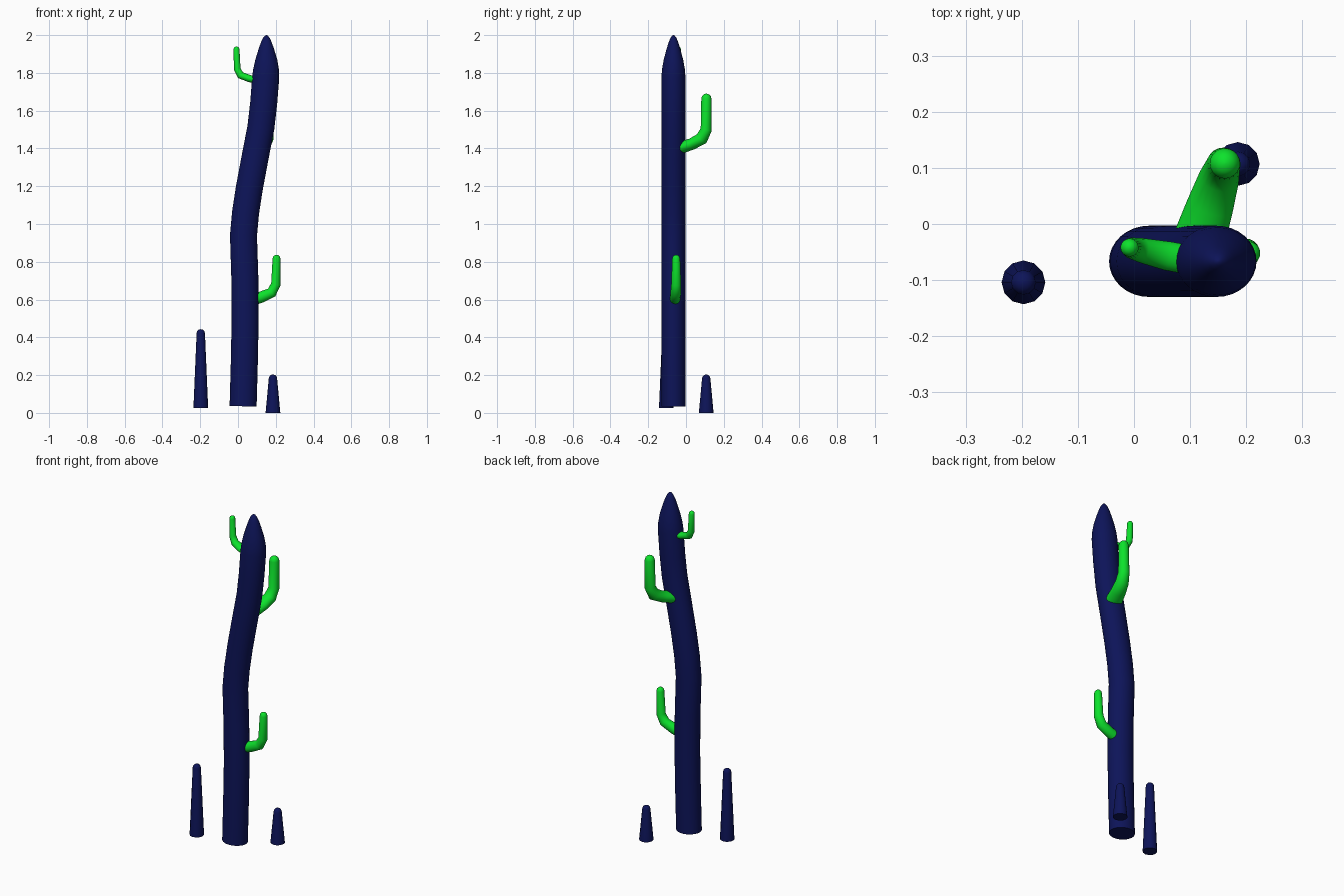
import bpy, bmesh, math
from mathutils import Vector

if "Cube" in bpy.data.objects:
    bpy.data.objects.remove(bpy.data.objects["Cube"])


def material(name, rgb):
    m = bpy.data.materials.new(name)
    m.diffuse_color = (*rgb, 1)
    m.use_nodes = True
    m.node_tree.nodes["Principled BSDF"].inputs["Base Color"].default_value = m.diffuse_color
    return m


NAVY = material("navy", (0.004, 0.007, 0.1))
GREEN = material("green", (0.004, 0.76, 0.025))


def limb(name, stations, side, mat, sides):
    """Closed tube through (point, side radius, other radius) with flat end caps."""
    pts = [Vector(s[0]) for s in stations]
    side = Vector(side).normalized()
    bm = bmesh.new()
    rings = []
    for i, (p, a, b) in enumerate(stations):
        before = (pts[i] - pts[i - 1]).normalized() if i else Vector()
        after = (pts[i + 1] - pts[i]).normalized() if i < len(pts) - 1 else Vector()
        normal = side.cross((before + after).normalized())
        rings.append([bm.verts.new(pts[i] + side * a * math.cos(t) + normal * b * math.sin(t))
                      for t in (2 * math.pi * k / sides for k in range(sides))])
    for lo, hi in zip(rings, rings[1:]):
        for k in range(sides):
            j = (k + 1) % sides
            bm.faces.new((lo[k], lo[j], hi[j], hi[k]))
    bm.faces.new(rings[0][::-1])
    bm.faces.new(rings[-1])
    bmesh.ops.recalc_face_normals(bm, faces=bm.faces)
    me = bpy.data.meshes.new(name)
    bm.to_mesh(me)
    bm.free()
    me.materials.append(mat)
    ob = bpy.data.objects.new(name, me)
    bpy.context.collection.objects.link(ob)
    bpy.ops.object.select_all(action='DESELECT')
    ob.select_set(True)
    bpy.context.view_layer.objects.active = ob
    bpy.ops.object.shade_smooth_by_angle(angle=math.radians(50))


def dome(tip, r, height):
    """Rounded end whose highest point is tip."""
    base = Vector(tip) - Vector((0, 0, height))
    out = []
    for deg in (0, 30, 55, 75, 88):
        t = math.radians(deg)
        out.append((base + Vector((0, 0, height * math.sin(t))), r * math.cos(t), r * math.cos(t)))
    return out


# Winding trunk: x, z, radius factor, ending in a pointed dome
trunk = [(.027, .035, 1), (.033, .25, 1), (.038, .5, 1), (.036, .72, 1), (.029, .94, 1),
         (.04, 1.06, 1), (.06, 1.19, 1), (.09, 1.35, 1), (.121, 1.51, 1), (.136, 1.64, 1),
         (.147, 1.78, 1), (.149, 1.82, .95), (.15, 1.87, .81), (.15, 1.92, .6),
         (.15, 1.96, .41), (.15, 1.985, .25), (.15, 1.997, .11), (.15, 2.0, .02)]
limb("trunk", [((x, -.0665, z), .0635 * f, .0715 * f) for x, z, f in trunk],
     (0, 1, 0), NAVY, 32)

# Upturned arms
limb("lower_arm", [((.08, -.058, .6), .028, .03), ((.12, -.057, .612), .028, .03),
                   ((.178, -.054, .637), .028, .028), ((.2, -.052, .68), .026, .025)]
     + dome((.204, -.052, .837), .021, .021), (0, 1, 0), GREEN, 20)
limb("back_arm", [((.118, -.022, 1.406), .046, .032), ((.135, .03, 1.423), .042, .031),
                  ((.152, .083, 1.452), .036, .034), ((.16, .107, 1.5), .03, .03)]
     + dome((.162, .108, 1.69), .027, .027), (.95, -.3, 0), GREEN, 20)
limb("upper_arm", [((.1, -.064, 1.763), .026, .019), ((.06, -.057, 1.77), .026, .019),
                   ((.013, -.047, 1.788), .022, .02), ((-.004, -.043, 1.82), .019, .018)]
     + dome((-.008, -.042, 1.94), .016, .016), (.2, .98, 0), GREEN, 20)

# Small ground spikes
for name, x, y, z0, z1 in (("tall_spike", -.197, -.104, .025, .443),
                           ("short_spike", .185, .107, 0, .203)):
    limb(name, [((x, y, z0), .039, .039)] + dome((x, y, z1), .022, .02), (1, 0, 0), NAVY, 12)
